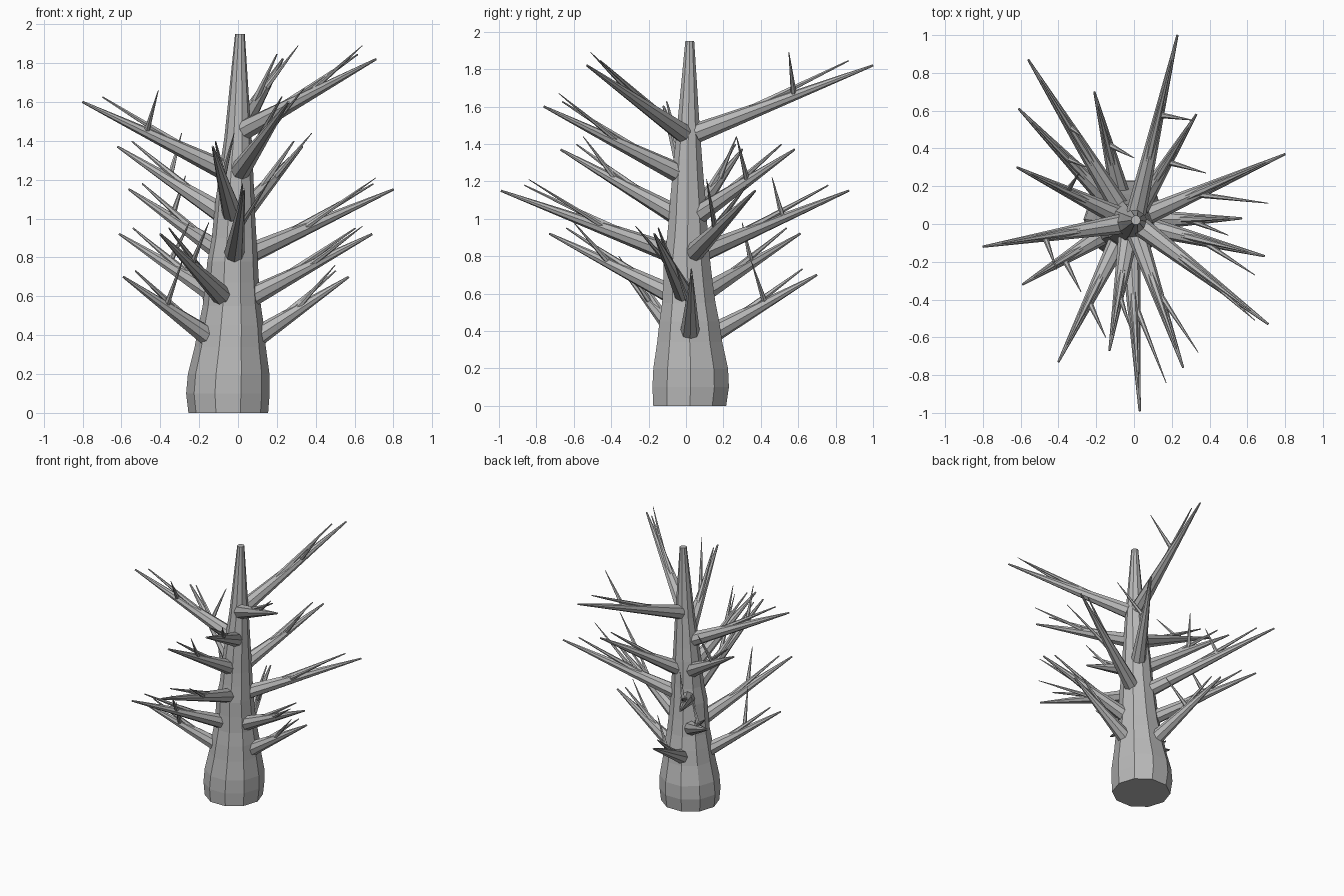
import bpy, bmesh
from math import cos, sin, pi
from mathutils import Vector

cube = bpy.data.objects.get("Cube")
if cube:
    bpy.data.objects.remove(cube, do_unlink=True)

bark = bpy.data.materials.new("grey_bark")
bark.use_nodes = True
grey = (0.48, 0.48, 0.48, 1)
bark.diffuse_color = grey
bark.node_tree.nodes["Principled BSDF"].inputs["Base Color"].default_value = grey


def finish(bm, name):
    bmesh.ops.recalc_face_normals(bm, faces=bm.faces)
    mesh = bpy.data.meshes.new(name)
    bm.to_mesh(mesh)
    bm.free()
    mesh.materials.append(bark)
    bpy.context.collection.objects.link(bpy.data.objects.new(name, mesh))


def tube(bm, rings, sides):
    """Skin a list of (centre, radius, u axis, v axis) rings and cap both ends."""
    loops = []
    for c, r, u, v in rings:
        loops.append([bm.verts.new(c + r * (cos(2 * pi * i / sides) * u + sin(2 * pi * i / sides) * v))
                      for i in range(sides)])
    for a, b in zip(loops, loops[1:]):
        for i in range(sides):
            j = (i + 1) % sides
            bm.faces.new((a[i], a[j], b[j], b[i]))
    bm.faces.new(loops[0])
    bm.faces.new(loops[-1])


def spike(bm, start, end, r0, r1, sides=7):
    d = (end - start).normalized()
    u = d.cross(Vector((0, 0, 1))).normalized()
    v = u.cross(d)
    tube(bm, [(start, r0, u, v), (end, r1, u, v)], sides)


# Trunk profile: height, centre x, centre y, radius
profile = [(0, -.05, .02, .205), (.1, -.052, .025, .215), (.2, -.048, .025, .21), (.34, -.04, .02, .183),
           (.45, -.035, .018, .168), (.55, -.032, .015, .15), (.67, -.03, .01, .138), (.78, -.028, .005, .13),
           (.9, -.02, .008, .115), (1.0, -.018, .01, .107), (1.1, -.015, .01, .1), (1.2, -.01, .01, .09),
           (1.32, -.005, .01, .08), (1.42, 0, .012, .07), (1.58, .003, .014, .056), (1.75, .006, .017, .042),
           (1.95, .01, .02, .025)]
X, Y = Vector((1, 0, 0)), Vector((0, 1, 0))
bm = bmesh.new()
tube(bm, [(Vector((x, y, z)), r, X, Y) for z, x, y, r in profile], 10)
finish(bm, "trunk")


def trunk_at(z):
    for a, b in zip(profile, profile[1:]):
        if a[0] <= z <= b[0]:
            t = (z - a[0]) / (b[0] - a[0])
            m = [p + t * (q - p) for p, q in zip(a, b)]
            return Vector((m[1], m[2], z)), m[3]


# Branch tiers: base height, tip height, then (tip xy, side twig start fraction, side twig tip)
tiers = [
    (.39, .70, [((-.21, .70), .5, (0, .35, .77)),
                ((.57, .03), .4, (.50, -.06, .76)),
                ((-.59, -.32), .5, (-.28, -.36, .80))]),
    (.60, .92, [((-.61, .61), .5, (-.25, .30, .98)),
                ((.69, -.17), .45, (.64, -.27, .96)),
                ((-.40, -.73), .5, (-.15, -.60, .98))]),
    (.82, 1.15, [((-.56, .87), .55, (-.27, .46, 1.22)),
                 ((.80, .37), .35, (.71, .11, 1.21)),
                 ((.03, -.99), .35, (.17, -.84, 1.21))]),
    (1.03, 1.37, [((-.62, .30), .5, (-.29, .27, 1.44)),
                  ((.33, .58), .5, (.38, .27, 1.44)),
                  ((-.13, -.67), .5, (-.02, -.55, 1.44))]),
    (1.25, 1.60, [((.26, -.76), .4, (.34, -.68, 1.67)),
                  ((-.80, -.12), .55, (-.41, -.24, 1.66))]),
    (1.46, 1.82, [((.23, 1.0), .55, (.31, .55, 1.89)),
                  ((.71, -.53), .45, (.64, -.51, 1.89))]),
]

count = 0
for base_z, tip_z, branches in tiers:
    for (x, y), f, twig_tip in branches:
        count += 1
        centre, radius = trunk_at(base_z)
        tip = Vector((x, y, tip_z))
        out = (tip - centre)
        out.z = 0
        base = centre + out.normalized() * radius * .75
        bm = bmesh.new()
        # Main limb
        spike(bm, base, tip, .053, .006, 8)
        # Close upper twig running beside the limb
        spike(bm, base.lerp(tip, .12), base.lerp(tip, .86) + Vector((0, 0, .075)), .026, .004, 6)
        # Side twig
        spike(bm, base.lerp(tip, f), Vector(twig_tip), .017, .002, 6)
        finish(bm, f"branch_{count}")
